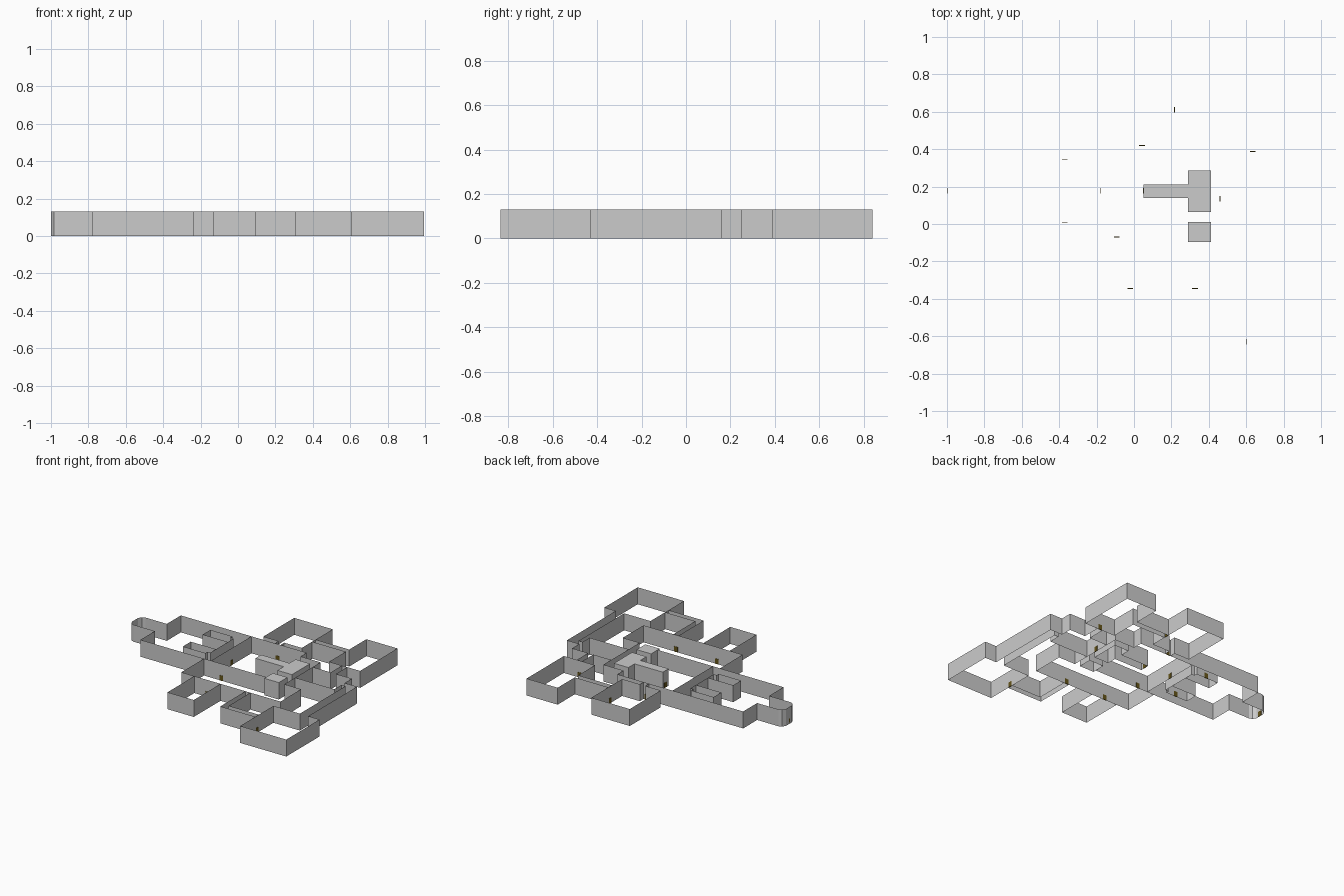
import bpy, bmesh

H = 0.13  # wall height

def make_object(name, bm):
    me = bpy.data.meshes.new(name)
    bm.to_mesh(me)
    bm.free()
    ob = bpy.data.objects.new(name, me)
    bpy.context.collection.objects.link(ob)
    return ob

def walls(name, *paths):
    """Single-sheet vertical walls following floor-plan paths."""
    bm = bmesh.new()
    for path in paths:
        low = [bm.verts.new((x, y, 0)) for x, y in path]
        top = [bm.verts.new((x, y, H)) for x, y in path]
        for i in range(len(path) - 1):
            bm.faces.new((low[i], low[i + 1], top[i + 1], top[i]))
    return make_object(name, bm)

def block(name, outline):
    """Solid-topped pillar, open underneath."""
    bm = bmesh.new()
    low = [bm.verts.new((x, y, 0)) for x, y in outline]
    top = [bm.verts.new((x, y, H)) for x, y in outline]
    n = len(outline)
    for i in range(n):
        j = (i + 1) % n
        bm.faces.new((low[i], low[j], top[j], top[i]))
    bm.faces.new(top)
    return make_object(name, bm)

# Main hall with rounded entrance
walls("entrance_alcove", [(-.78, .42), (-.78, .25), (-.96, .25), (-.985, .24), (-1, .215),
      (-1, .14), (-.985, .115), (-.96, .105), (-.78, .105), (-.78, -.07)])
walls("hall_walls",
      [(-.78, .42), (.29, .42), (.29, .345), (.46, .345), (.46, -.095)],
      [(-.78, -.07), (.29, -.07)],
      [(-.18, .42), (-.18, -.07)])

# Paired closets inside the hall
walls("hall_closets", [(-.26, .25), (-.475, .25), (-.475, .343), (-.285, .343), (-.285, .318),
      (-.26, .318), (-.26, .035), (-.285, .035), (-.285, .01), (-.475, .01),
      (-.475, .105), (-.26, .105)])

# Solid blocks
block("stem_block", [(.05, .14), (.29, .14), (.29, .065), (.413, .065),
                     (.413, .285), (.29, .285), (.29, .21), (.05, .21)])
block("small_block", [(.29, -.095), (.413, -.095), (.413, .01), (.29, .01)])

# South rooms
walls("south_room", [(.46, -.095), (.603, -.095), (.603, -.345), (-.24, -.345), (-.24, -.07)])
walls("south_closet", [(-.13, -.345), (-.13, -.67), (.093, -.67), (.093, -.345)])
walls("south_corridor", [(.305, -.345), (.305, -.65), (.603, -.65)],
      [(.347, -.345), (.347, -.608), (.603, -.608)])

# North rooms
walls("north_room", [(.02, .42), (.02, .465), (-.11, .465), (-.11, .84),
      (.217, .84), (.217, .465), (.067, .465), (.067, .42)])
walls("north_east_room",
      [(.217, .632), (.503, .632), (.503, .84), (.767, .84), (.767, .387),
       (.503, .387), (.503, .59), (.217, .59)])

# East room, long corridor and corner room
walls("east_rooms",
      [(.46, .25), (.613, .25), (.613, .387)],
      [(.657, .387), (.657, .25), (.793, .25), (.793, .162), (.898, .162), (.898, -.43),
       (.995, -.43), (.995, -.835), (.603, -.835), (.603, -.43), (.827, -.43),
       (.827, .123), (.793, .123), (.793, .037), (.46, .037)])

# Doors: x, y, True when the door lies in a wall running along y
mat = bpy.data.materials.new("door_ochre")
mat.diffuse_color = (0.13, 0.09, 0.01, 1)
doors = [(-.093, -.07, 0), (.043, .42, 0), (-.02, -.345, 0), (.326, -.345, 0),
         (.635, .387, 0), (-.37, .343, 0), (-.37, .01, 0),
         (-.18, .178, 1), (.603, -.629, 1), (.217, .611, 1), (-.998, .178, 1),
         (.051, .178, 1), (.46, .135, 1)]
for x, y, along_y in doors:
    bm = bmesh.new()
    bmesh.ops.create_cube(bm, size=1)
    bmesh.ops.scale(bm, verts=bm.verts, vec=(.004, .03, .04) if along_y else (.03, .004, .04))
    bmesh.ops.translate(bm, verts=bm.verts, vec=(x, y, .02))
    make_object("door", bm).data.materials.append(mat)
